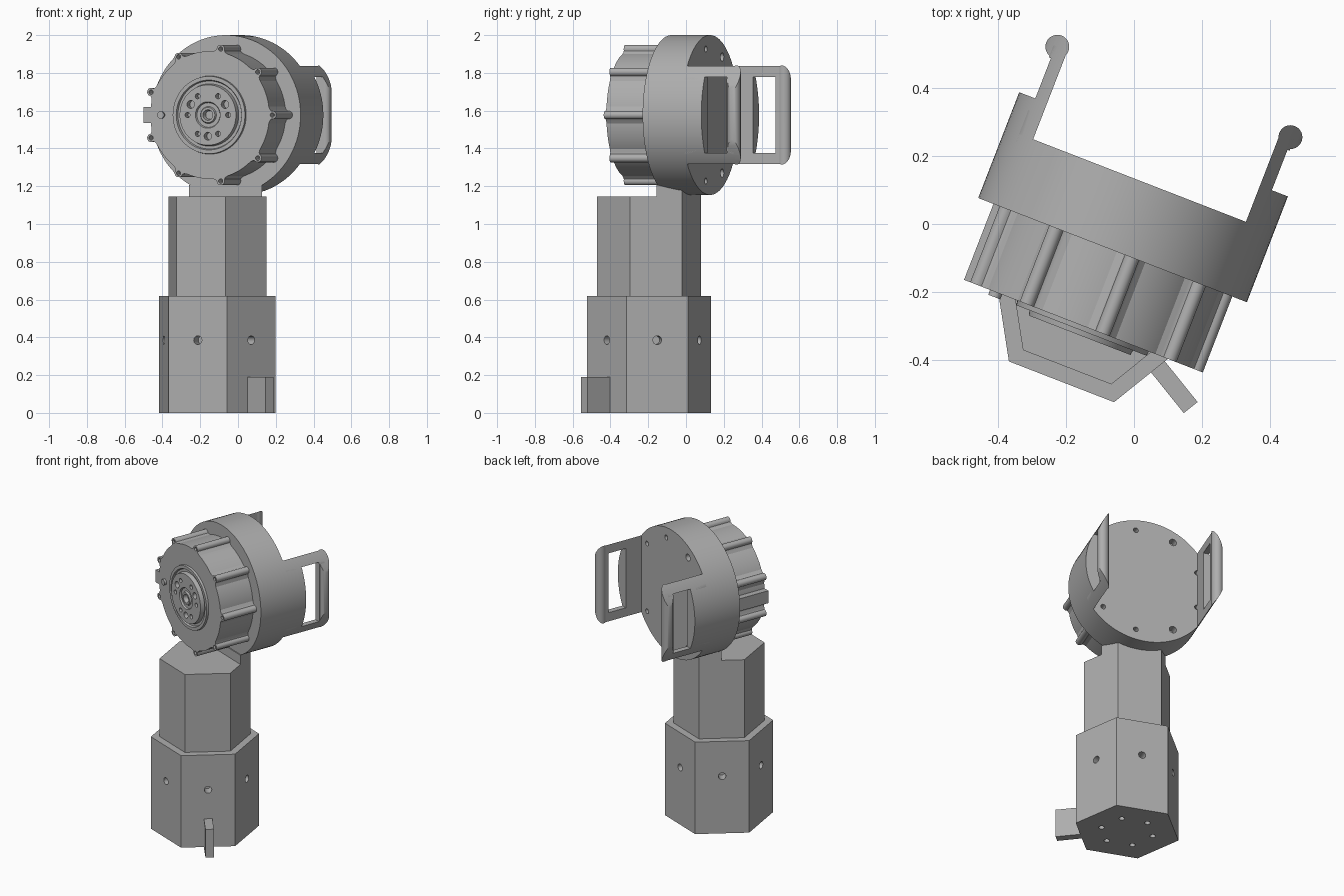
import bpy, bmesh
from math import sin, cos, pi, radians, sqrt
from mathutils import Matrix, Vector

if "Cube" in bpy.data.objects:
    bpy.data.objects.remove(bpy.data.objects["Cube"])

# Overall placement: the parts are built square, then turned together
PLACE = Matrix.Translation((-0.029, 0.011, 0)) @ Matrix.Rotation(radians(-21.2), 4, 'Z')
HEAD_Z = 1.577          # height of the head axis
RIM = 0.423             # radius of the rear drum
BACK, FRONT, FACE = 0.125, -0.094, -0.333   # drum back, drum front, housing face
TOWER_Y = -0.222
HEX_LOW, HEX_UP = 0.331, 0.278
LUG_R = 0.355

grey = bpy.data.materials.new("Grey")
grey.use_nodes = True
grey.diffuse_color = (0.42, 0.42, 0.42, 1)
grey.node_tree.nodes["Principled BSDF"].inputs["Base Color"].default_value = grey.diffuse_color
parts = []


def make(name, bm):
    bmesh.ops.recalc_face_normals(bm, faces=bm.faces)
    mesh = bpy.data.meshes.new(name)
    bm.to_mesh(mesh)
    bm.free()
    ob = bpy.data.objects.new(name, mesh)
    bpy.context.collection.objects.link(ob)
    mesh.materials.append(grey)
    parts.append(ob)
    return ob


def rod(bm, start, end, r, seg=24):
    """Add a cylinder running between two points."""
    start, end = Vector(start), Vector(end)
    axis = end - start
    m = Matrix.Translation((start + end) / 2) @ axis.to_track_quat('Z', 'Y').to_matrix().to_4x4()
    bmesh.ops.create_cone(bm, cap_ends=True, segments=seg, radius1=r, radius2=r,
                          depth=axis.length, matrix=m)


def box(bm, lo, hi, turn=Matrix()):
    lo, hi = Vector(lo), Vector(hi)
    m = turn @ Matrix.Translation((lo + hi) / 2) @ Matrix.Diagonal((*(hi - lo), 1))
    bmesh.ops.create_cube(bm, size=1, matrix=m)


def prism(bm, points, offset):
    """Extrude a closed outline of 3D points by an offset."""
    face = bm.faces.new([bm.verts.new(p) for p in points])
    new = bmesh.ops.extrude_face_region(bm, geom=[face])["geom"]
    bmesh.ops.translate(bm, vec=offset, verts=[g for g in new if isinstance(g, bmesh.types.BMVert)])


def lathe(bm, profile, seg=96):
    """Turn (radius, y) points about the head axis."""
    verts = [bm.verts.new((r, y, HEAD_Z)) for r, y in profile]
    edges = [bm.edges.new(p) for p in zip(verts, verts[1:])]
    bmesh.ops.spin(bm, geom=verts + edges, cent=(0, 0, HEAD_Z), axis=(0, 1, 0),
                   angle=2 * pi, steps=seg)
    bmesh.ops.remove_doubles(bm, verts=bm.verts, dist=0.0001)


def boolean(ob, cutter_bm, operation='DIFFERENCE'):
    cutter = make("cutter", cutter_bm)
    parts.remove(cutter)
    cutter.hide_render = True
    mod = ob.modifiers.new("Cut", 'BOOLEAN')
    mod.operation, mod.solver, mod.object = operation, 'EXACT', cutter
    bpy.context.view_layer.update()
    deps = bpy.context.evaluated_depsgraph_get()
    mesh = bpy.data.meshes.new_from_object(ob.evaluated_get(deps))
    ob.modifiers.clear()
    ob.data = mesh
    bpy.data.objects.remove(cutter)


def ring_point(radius, degrees, y):
    a = radians(degrees)
    return Vector((radius * cos(a), y, HEAD_Z + radius * sin(a)))


def hexagon(radius, z):
    return [Vector((radius * cos(k * pi / 3), TOWER_Y + radius * sin(k * pi / 3), z)) for k in range(6)]


def side_point(radius, degrees, z):
    a = radians(degrees)
    return (radius * cos(a), TOWER_Y + radius * sin(a), z)


# Lower hexagonal base with a hole in each side and six in the underside
bm = bmesh.new()
prism(bm, hexagon(HEX_LOW, 0), (0, 0, 0.62))
base = make("tower_base", bm)
bm = bmesh.new()
for k in range(6):
    rod(bm, side_point(0.22, 30 + 60 * k, 0.385), side_point(0.35, 30 + 60 * k, 0.385), 0.023)
    rod(bm, side_point(0.165, 60 * k, -0.05), side_point(0.165, 60 * k, 0.08), 0.018)
boolean(base, bm)

# Key fin on one side of the base
bm = bmesh.new()
box(bm, (0.27, -0.026, 0), (0.44, 0.026, 0.19),
    Matrix.Translation((0, TOWER_Y, 0)) @ Matrix.Rotation(radians(-30), 4, 'Z'))
make("base_fin", bm)

# Upper hexagonal column and the neck that carries the head
bm = bmesh.new()
prism(bm, hexagon(HEX_UP, 0.6), (0, 0, 0.545))
make("tower_column", bm)
bm = bmesh.new()
flat = TOWER_Y + HEX_UP * sqrt(3) / 2
near = HEX_UP / 2 + (flat + 0.1) / sqrt(3)
prism(bm, [Vector(p) for p in ((-near, -0.1, 1.1), (near, -0.1, 1.1),
                               (HEX_UP / 2, flat, 1.1), (-HEX_UP / 2, flat, 1.1))], (0, 0, 0.107))
make("neck", bm)

# Rear drum with screw holes around its back
bm = bmesh.new()
lathe(bm, [(0, BACK), (RIM, BACK), (RIM, FRONT), (0, FRONT)])
drum = make("rear_drum", bm)
bm = bmesh.new()
for k in range(9):
    r = 0.023 if k in (3, 6) else 0.016
    rod(bm, ring_point(LUG_R, 40 * k, 0.07), ring_point(LUG_R, 40 * k, 0.2), r)
boolean(drum, bm)

# Motor housing with raised collar, rotor and hub
bm = bmesh.new()
lathe(bm, [(0, -0.08), (0.338, -0.08), (0.338, FACE), (0.207, FACE), (0.205, -0.347),
           (0.185, -0.347), (0.18, -0.335), (0.165, -0.335), (0.16, -0.362), (0.07, -0.362),
           (0.065, -0.352), (0.045, -0.352), (0.04, -0.362), (0.028, -0.362), (0.022, -0.335),
           (0, -0.335)])
housing = make("motor_housing", bm)
bm = bmesh.new()
for k in range(6):
    rod(bm, ring_point(0.115, 60 * k, -0.4), ring_point(0.115, 60 * k, -0.32), 0.014, 16)
for k in range(3):
    rod(bm, ring_point(0.112, 30 + 120 * k, -0.4), ring_point(0.112, 30 + 120 * k, -0.32), 0.021, 20)
boolean(housing, bm)

# Nine screw lugs blended into the housing wall
bm, holes = bmesh.new(), bmesh.new()
half = [(0.32, 0.06), (0.335, 0.045), (0.341, 0.03), (0.349, 0.022)]
tip = [(LUG_R + 0.022 * cos(a), 0.022 * sin(a)) for a in (pi / 2 - i * pi / 12 for i in range(13))]
outline = half + tip + [(r, -t) for r, t in reversed(half)]
for k in range(9):
    turn = Matrix.Rotation(radians(40 * k), 3, 'Y')
    prism(bm, [turn @ Vector((r, FACE, t)) + Vector((0, 0, HEAD_Z)) for r, t in outline],
          (0, FRONT - FACE + 0.01, 0))
    rod(holes, ring_point(LUG_R, 40 * k, -0.4), ring_point(LUG_R, 40 * k, -0.28), 0.012, 16)
boolean(make("screw_lugs", bm), holes)

# Cable block and locating pin on the right side
bm = bmesh.new()
box(bm, (-0.375, FACE, HEAD_Z - 0.042), (-0.31, FRONT, HEAD_Z + 0.042))
make("cable_block", bm)
bm = bmesh.new()
rod(bm, ring_point(0.274, 180, -0.3), ring_point(0.274, 180, -0.348), 0.019)
make("locating_pin", bm)

# Handles: flat grip and round bar, trimmed to the drum radius
for side, sx in (("left", 1), ("right", -1)):
    def span(x1, x2):
        return min(sx * x1, sx * x2), max(sx * x1, sx * x2)

    def slab(x1, x2, y1, y2, h):
        bm = bmesh.new()
        a, b = span(x1, x2)
        box(bm, (a, y1, HEAD_Z - h), (b, y2, HEAD_Z + h))
        return bm

    def drum_shape():
        bm = bmesh.new()
        lathe(bm, [(0, 0.6), (RIM, 0.6), (RIM, 0), (0, 0)])
        return bm

    grip = make(side + "_handle_grip", slab(0.335, 0.379, 0.1, 0.404, 0.3))
    boolean(grip, slab(0.3, 0.45, 0.2, 0.366, 0.2))
    boolean(grip, drum_shape(), 'INTERSECT')
    bm = bmesh.new()
    rod(bm, (sx * 0.367, 0.404, HEAD_Z - 0.3), (sx * 0.367, 0.404, HEAD_Z + 0.3), 0.035, 32)
    bar = make(side + "_handle_bar", bm)
    boolean(bar, drum_shape(), 'INTERSECT')
    root = make(side + "_handle_root", slab(0.335, 0.5, 0.1, 0.239, 0.3))
    boolean(root, drum_shape(), 'INTERSECT')

# Turn everything into place and shade
bpy.ops.object.select_all(action='DESELECT')
for ob in parts:
    ob.matrix_world = PLACE
    ob.select_set(True)
bpy.context.view_layer.objects.active = parts[0]
bpy.ops.object.shade_smooth_by_angle(angle=radians(30))
